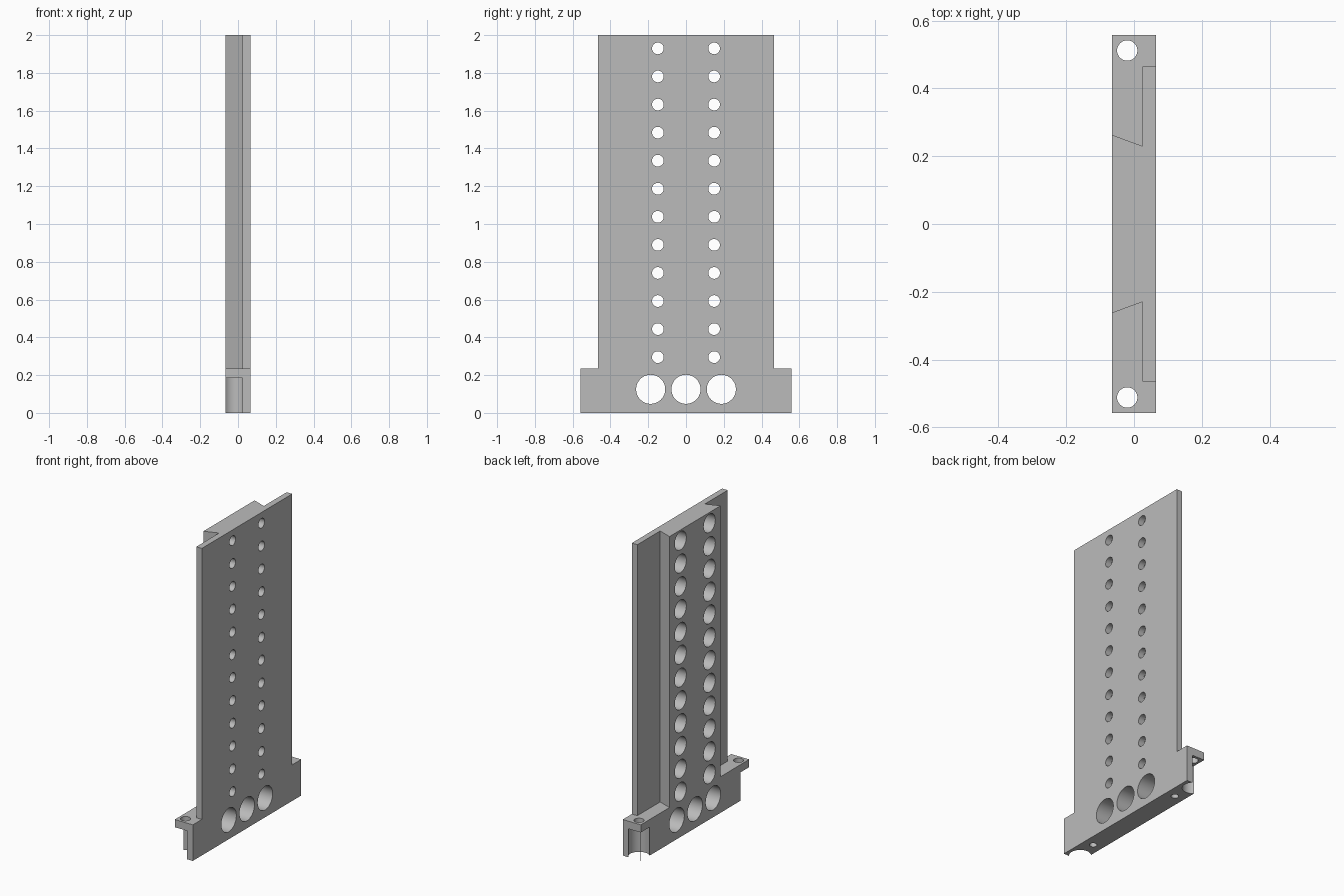
import bpy, bmesh
from mathutils import Matrix, Vector

if "Cube" in bpy.data.objects:
    bpy.data.objects.remove(bpy.data.objects["Cube"], do_unlink=True)

steel = bpy.data.materials.new("light grey")
steel.use_nodes = True
GREY = (0.5, 0.5, 0.5, 1)
steel.diffuse_color = GREY
steel.node_tree.nodes["Principled BSDF"].inputs["Base Color"].default_value = GREY


def make_object(name, bm):
    bmesh.ops.recalc_face_normals(bm, faces=bm.faces)
    mesh = bpy.data.meshes.new(name)
    bm.to_mesh(mesh)
    bm.free()
    mesh.materials.append(steel)
    obj = bpy.data.objects.new(name, mesh)
    bpy.context.collection.objects.link(obj)
    return obj


def prism(name, outline, z0, z1):
    """Extrude an outline in the xy plane from z0 to z1."""
    bm = bmesh.new()
    face = bm.faces.new([bm.verts.new((x, y, z0)) for x, y in outline])
    ext = bmesh.ops.extrude_face_region(bm, geom=[face])
    top = [v for v in ext["geom"] if isinstance(v, bmesh.types.BMVert)]
    bmesh.ops.translate(bm, verts=top, vec=(0, 0, z1 - z0))
    return make_object(name, bm)


def cylinder(bm, start, end, radius, sides=48):
    a, b = Vector(start), Vector(end)
    turn = (b - a).to_track_quat("Z", "Y").to_matrix().to_4x4()
    bmesh.ops.create_cone(bm, cap_ends=True, segments=sides, radius1=radius,
                          radius2=radius, depth=(b - a).length,
                          matrix=Matrix.Translation((a + b) / 2) @ turn)


def combine(target, other, operation):
    mod = target.modifiers.new("combine", "BOOLEAN")
    mod.operation, mod.solver, mod.object = operation, "EXACT", other
    bpy.context.view_layer.objects.active = target
    bpy.ops.object.modifier_apply(modifier=mod.name)
    bpy.data.objects.remove(other, do_unlink=True)


BACK, STEP, FRONT = -0.065, 0.025, 0.065
FOOT_TOP, FLANGE = 0.235, 0.185

# Plate with a dovetail rail on its -x side
half = [(FRONT, 0.465), (STEP, 0.465), (STEP, 0.23), (BACK, 0.263)]
outline = half + [(x, -y) for x, y in reversed(half)]
body = prism("dovetail_plate", outline, FOOT_TOP, 2)

# Foot block
foot = prism("foot_block", [(BACK, -0.558), (FRONT, -0.558),
                            (FRONT, 0.558), (BACK, 0.558)], 0, FOOT_TOP)
combine(body, foot, "UNION")

bores, recesses = bmesh.new(), bmesh.new()
for side in (-1, 1):
    # Column of screw holes, counterbored from the rail side
    for i in range(12):
        y, z = side * 0.149, 0.295 + i * 0.1486
        cylinder(bores, (-0.2, y, z), (0.2, y, z), 0.031, 32)
        cylinder(recesses, (-0.2, y, z), (STEP, y, z), 0.0595)
    # Flange hole with the scalloped clearance below it
    y = side * 0.512
    cylinder(bores, (-0.02, y, 0.1), (-0.02, y, 0.3), 0.03, 32)
    cylinder(recesses, (-0.02, y, -0.1), (-0.02, y, FLANGE), 0.064, 64)
    # Blind socket in the underside
    cylinder(recesses, (0, side * 0.37, -0.1), (0, side * 0.37, 0.13), 0.022, 32)
# Three large bores through the foot
for y in (-0.187, 0, 0.187):
    cylinder(bores, (-0.2, y, 0.125), (0.2, y, 0.125), 0.077, 64)

combine(body, make_object("recess_cutter", recesses), "DIFFERENCE")
combine(body, make_object("bore_cutter", bores), "DIFFERENCE")

body.select_set(True)
bpy.context.view_layer.objects.active = body
bpy.ops.object.shade_smooth_by_angle(angle=0.5)
